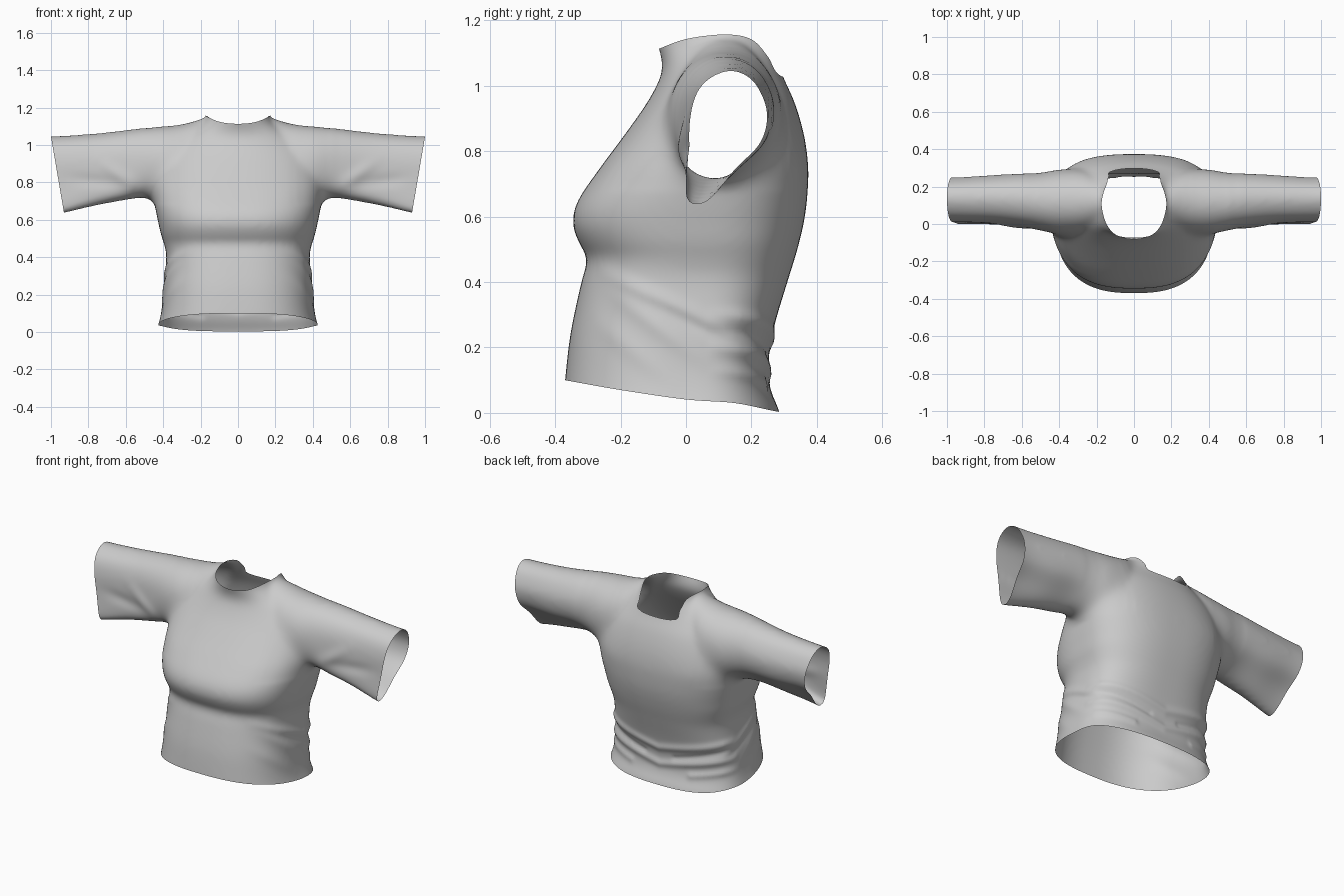
import bpy, bmesh
from math import sin, cos, pi, exp
from mathutils import Vector

if "Cube" in bpy.data.objects:
    bpy.data.objects.remove(bpy.data.objects["Cube"])


def spline(rows, steps, closed=False):
    """Catmull-Rom through rows of numbers."""
    n, out = len(rows), []
    for i in range(n if closed else n - 1):
        pick = (lambda k: rows[k % n]) if closed else (lambda k: rows[max(0, min(n - 1, k))])
        p = [pick(i + k) for k in (-1, 0, 1, 2)]
        for s in range(steps):
            t = s / steps
            out.append([0.5 * (2 * b + (c - a) * t + (2 * a - 5 * b + 4 * c - d) * t * t
                               + (3 * b - a - 3 * c + d) * t ** 3) for a, b, c, d in zip(*p)])
    return out if closed else out + [list(rows[-1])]


def lookup(table, v):
    """Linear interpolation in (key, value) pairs."""
    for (a, fa), (b, fb) in zip(table, table[1:]):
        if v <= b:
            return fa + (fb - fa) * max(0, (v - a) / (b - a))
    return table[-1][1]


def loft(bm, rings):
    """Closed solid through rings of equal length."""
    vs = [[bm.verts.new(p) for p in r] for r in rings]
    n = len(vs[0])
    for a, b in zip(vs, vs[1:]):
        for i in range(n):
            bm.faces.new((a[i], a[(i + 1) % n], b[(i + 1) % n], b[i]))
    bm.faces.new(vs[0][::-1])
    bm.faces.new(vs[-1])


def clamp(v):
    return max(0.0, min(1.0, v))


# Torso rings: z, front y, back y, half width, y of the widest point
TORSO = [(-.10, -.380, .300, .445, .03), (.00, -.376, .287, .437, .03), (.06, -.373, .262, .42, .03),
         (.13, -.367, .250, .407, .03), (.25, -.352, .266, .397, .04), (.40, -.320, .310, .383, .05),
         (.47, -.302, .332, .395, .06), (.52, -.327, .346, .412, .06), (.58, -.347, .360, .425, .06),
         (.65, -.330, .370, .440, .07), (.75, -.262, .374, .455, .09), (.85, -.188, .361, .445, .10),
         (.95, -.118, .332, .415, .11), (1.03, -.077, .296, .340, .11), (1.08, -.074, .284, .25, .11),
         (1.15, -.092, .283, .170, .11), (1.30, -.095, .285, .168, .11)]
# Sleeve rings: x, y range, z range, roundness
SLEEVE = [(1.08, .000, .250, .605, 1.045, 0), (.93, .000, .250, .635, 1.05, 0),
          (.75, -.005, .262, .670, 1.063, .3), (.60, -.020, .270, .697, 1.08, .5),
          (.50, -.037, .275, .710, 1.094, .8), (.40, -.058, .295, .700, 1.103, 1),
          (.28, -.045, .290, .740, 1.115, 1), (.19, -.010, .250, .800, 1.142, 1),
          (.10, .020, .200, .900, 1.16, 1)]
# Drooping cuff outline inside a unit square (y, z), starting at the top
CUFF = [(.52, 1), (.8, .94), (.96, .78), (1, .64), (.9, .45), (.6, .27),
        (.35, .08), (.16, 0), (0, .05), (.03, .4), (.06, .7), (.2, .9)]
# Edge heights along y
HEM = spline([(-.40, .106), (-.37, .1), (-.2, .07), (0, .041), (.15, .03), (.285, .003), (.4, -.01)], 5)
NECK = spline([(-.09, 1.11), (0, 1.143), (.12, 1.157), (.2, 1.142), (.25, 1.09), (.29, 1.03), (.4, 1.01)], 5)
# Cloth folds: facing side, start, end, width, height
FOLDS = [('side', (-.30, .45), (.14, .24), .026, .009), ('side', (-.25, .39), (.05, .16), .030, .007),
         ('side', (-.10, .34), (.16, .20), .022, -.007), ('side', (-.30, .30), (-.05, .10), .032, .004),
         ('back', (0, .22), (.40, .30), .022, .009), ('back', (0, .12), (.40, .20), .022, .010),
         ('back', (.1, .175), (.40, .255), .016, -.006), ('back', (.2, .09), (.42, .13), .020, .007),
         ('front', (.54, .77), (.74, .91), .035, .008), ('front', (.62, .79), (.90, .82), .035, -.008)]


def fold_height(p):
    x, total = abs(p.x), 0
    for side, a, b, width, height in FOLDS:
        q = Vector((p.y if side == 'side' else x, p.z))
        a, b = Vector(a), Vector(b)
        t = clamp((q - a).dot(b - a) / (b - a).length_squared)
        d = (q - a.lerp(b, t)).length
        if d > 4 * width:
            continue
        mask = {'side': (x - .22) / .12, 'back': (p.y - .06) / .1, 'front': (.12 - p.y) / .08}[side]
        taper = 1 if side == 'back' else .25 + .75 * sin(pi * t)
        total += clamp(mask) * taper * height * exp(-(d / width) ** 2)
    return total


# Torso solid
bm = bmesh.new()
rings = []
for z, yf, yb, w, yc in spline(TORSO, 4):
    e = 2 / (2.6 - .6 * clamp((z - .75) / .3))
    ring = []
    for i in range(72):
        c, s = cos(2 * pi * i / 72), sin(2 * pi * i / 72)
        depth = yb - yc if s > 0 else yf - yc
        ring.append((w * (1 if c > 0 else -1) * abs(c) ** e, yc + depth * abs(s) ** e, z))
    rings.append(ring)
loft(bm, rings)

# Left and right sleeve solids
for side in (1, -1):
    rings = []
    for x, y0, y1, z0, z1, t in spline(SLEEVE, 4):
        outline = []
        for i, (u, v) in enumerate(CUFF):
            a = 2 * pi * i / 12
            outline.append((y0 + (y1 - y0) * (u + (.5 + .5 * sin(a) - u) * t),
                            z0 + (z1 - z0) * (v + (.5 + .5 * cos(a) - v) * t)))
        rings.append([(side * x, y, z) for y, z in spline(outline, 4, True)])
    loft(bm, rings)
bmesh.ops.recalc_face_normals(bm, faces=bm.faces)
mesh = bpy.data.meshes.new("shirt")
bm.to_mesh(mesh)
shirt = bpy.data.objects.new("shirt", mesh)
bpy.context.collection.objects.link(shirt)

# Fuse the solids into one skin
remesh = shirt.modifiers.new("fuse", 'REMESH')
remesh.mode = 'VOXEL'
remesh.voxel_size = .011
fused = bpy.data.meshes.new_from_object(shirt.evaluated_get(bpy.context.evaluated_depsgraph_get()))
shirt.modifiers.clear()
shirt.data = fused
bm = bmesh.new()
bm.from_mesh(fused)


def soften(verts, times):
    for _ in range(times):
        bmesh.ops.smooth_vert(bm, verts=verts, factor=.5, use_axis_x=True, use_axis_y=True, use_axis_z=True)


# Soften everything, the armholes most, then press in the folds
soften(bm.verts[:], 12)
for inner, outer in ((.28, .56), (.32, .50)):
    soften([v for v in bm.verts if inner < abs(v.co.x) < outer and v.co.z > .68], 22)
soften(bm.verts[:], 3)
bm.normal_update()
for v, n in [(v, v.normal.copy()) for v in bm.verts]:
    v.co += n * fold_height(v.co)


def trim(point, normal):
    bmesh.ops.bisect_plane(bm, geom=bm.verts[:] + bm.edges[:] + bm.faces[:], dist=1e-5,
                           plane_co=point, plane_no=normal, clear_outer=True)


def trim_curved(height, direction):
    """Shear so the curved edge is level, cut it, shear back."""
    for v in bm.verts:
        v.co.z -= height(v.co)
    trim((0, 0, 0), (0, 0, direction))
    for v in bm.verts:
        v.co.z += height(v.co)


# Open the hem, neck and cuffs
trim_curved(lambda p: lookup(HEM, p.y), -1)
trim_curved(lambda p: lookup(NECK, p.y) + max(0, abs(p.x) - .18), 1)
for side in (1, -1):
    trim((side, 0, 1.045), (side * .41, 0, -.07))
for f in bm.faces:
    f.smooth = True
bm.to_mesh(fused)
bm.free()
